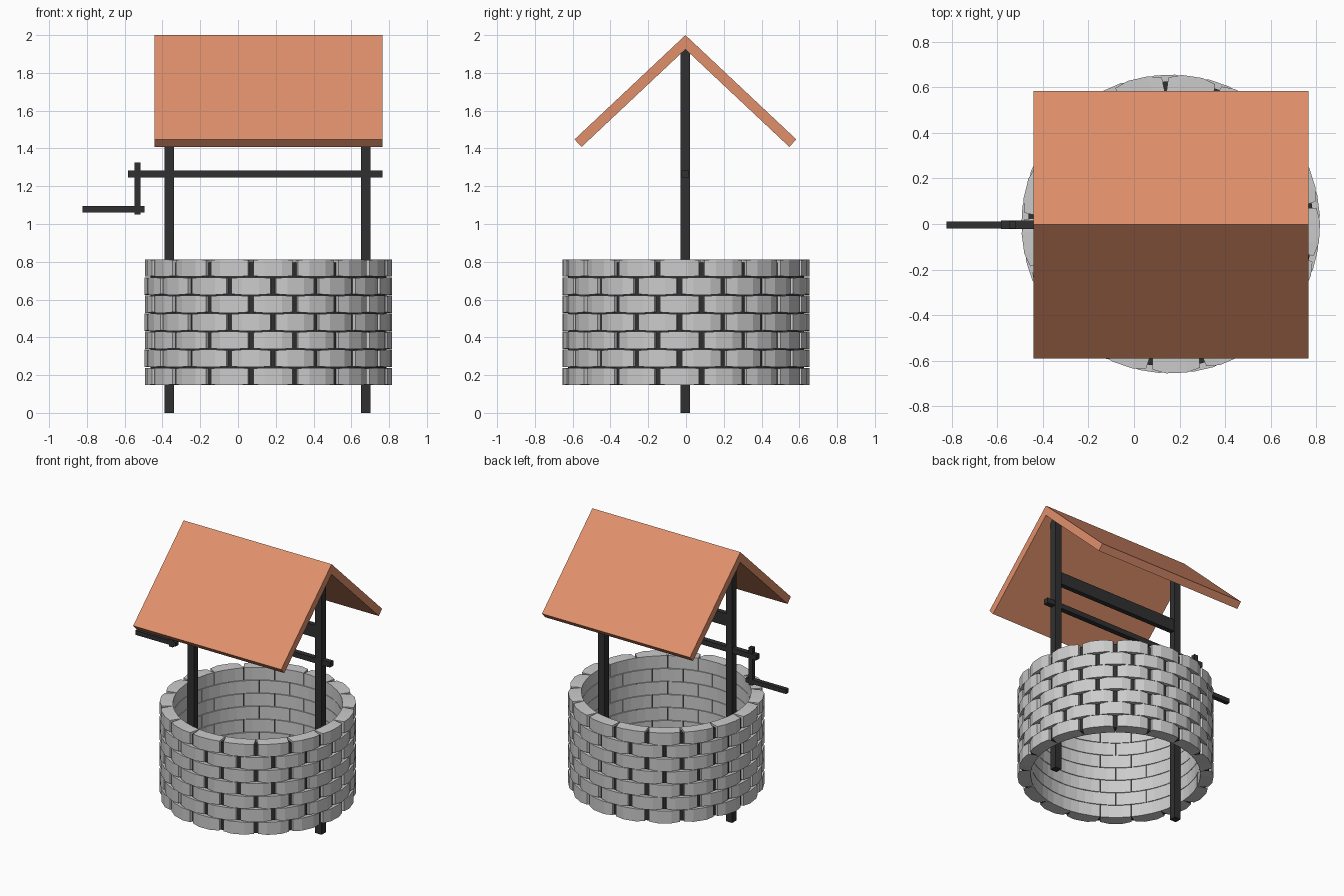
import bpy, bmesh, math

if "Cube" in bpy.data.objects:
    bpy.data.objects.remove(bpy.data.objects["Cube"])

CX = 0.161            # centre of the stone ring
ROWS, BRICKS = 7, 17
Z0, PITCH = 0.145, 0.0957


def material(name, rgb):
    m = bpy.data.materials.new(name)
    m.diffuse_color = (*rgb, 1)
    m.use_nodes = True
    m.node_tree.nodes["Principled BSDF"].inputs["Base Color"].default_value = m.diffuse_color
    return m


DARK = material("dark_wood", (0.03, 0.03, 0.03))
CLAY = material("clay_roof", (0.75, 0.28, 0.15))


def make_object(name, bm, mat=None):
    bmesh.ops.recalc_face_normals(bm, faces=bm.faces)
    me = bpy.data.meshes.new(name)
    bm.to_mesh(me)
    bm.free()
    ob = bpy.data.objects.new(name, me)
    bpy.context.collection.objects.link(ob)
    if mat:
        me.materials.append(mat)
    return ob


def box(name, x, y, z, mat):
    """Box from (min, max) ranges."""
    bm = bmesh.new()
    bmesh.ops.create_cube(bm, size=1)
    for v in bm.verts:
        for i, (lo, hi) in enumerate((x, y, z)):
            v.co[i] = lo if v.co[i] < 0 else hi
    return make_object(name, bm, mat)


def polar(r, deg, z):
    a = math.radians(deg)
    return (CX + r * math.cos(a), r * math.sin(a), z)


def add_brick(bm, angle, z):
    """Curved wedge brick; the outer face thins slightly at its ends."""
    # outer angle, inner angle, outer radius, outer half height
    columns = [(-9.3, -10.45, 0.643, 0.042), (-4, -4.5, 0.655, 0.046),
               (4, 4.5, 0.655, 0.046), (9.3, 10.45, 0.643, 0.042)]
    loops = []
    for ao, ai, r, h in columns:
        loops.append([bm.verts.new(polar(r, angle + ao, z - h)),
                      bm.verts.new(polar(r, angle + ao, z + h)),
                      bm.verts.new(polar(0.567, angle + ai, z + 0.046)),
                      bm.verts.new(polar(0.567, angle + ai, z - 0.046))])
    for a, b in zip(loops, loops[1:]):
        for i in range(4):
            j = (i + 1) % 4
            bm.faces.new((a[i], a[j], b[j], b[i]))
    bm.faces.new(loops[0])
    bm.faces.new(loops[-1])


# Stone ring: staggered rows of bricks
bm = bmesh.new()
step = 360 / BRICKS
for row in range(ROWS):
    shift = 92.2 + step * (0.5 if row % 2 == 0 else 0)
    for k in range(BRICKS):
        add_brick(bm, shift + k * step, Z0 + PITCH * (row + 0.5))
make_object("brick_wall", bm)

# Dark mortar ring seen between the bricks
bm = bmesh.new()
sides = 51
rings = [[bm.verts.new(polar(r, i * 360 / sides, z)) for i in range(sides)]
         for r, z in ((0.58, 0.15), (0.625, 0.15), (0.625, 0.795), (0.58, 0.795))]
for n in range(4):
    a, b = rings[n], rings[(n + 1) % 4]
    for i in range(sides):
        j = (i + 1) % sides
        bm.faces.new((a[i], a[j], b[j], b[i]))
make_object("mortar", bm, DARK)

# Posts and the beam joining them under the roof
Y = (-0.03, 0.02)
box("left_post", (-0.39, -0.338), Y, (0, 1.94), DARK)
box("right_post", (0.65, 0.702), Y, (0, 1.94), DARK)
box("cross_beam", (-0.34, 0.652), (-0.023, 0.013), (1.435, 1.525), DARK)

# Winding shaft with crank
box("winding_shaft", (-0.583, 0.766), (-0.023, 0.015), (1.246, 1.284), DARK)
box("crank_arm", (-0.549, -0.517), (-0.02, 0.012), (1.05, 1.325), DARK)
box("crank_handle", (-0.823, -0.495), (-0.02, 0.012), (1.062, 1.094), DARK)

# Gabled roof: chevron profile swept along x
half = [(0.587, 1.448), (0.55, 1.408)]
profile = [(0, 2.0), *half, (0, 1.925), *[(-y, z) for y, z in reversed(half)]]
bm = bmesh.new()
ends = [[bm.verts.new((x, y - 0.003, z)) for y, z in profile] for x in (-0.441, 0.765)]
for i in range(6):
    j = (i + 1) % 6
    bm.faces.new((ends[0][i], ends[0][j], ends[1][j], ends[1][i]))
for e in ends:
    bm.faces.new((e[0], e[1], e[2], e[3]))
    bm.faces.new((e[0], e[3], e[4], e[5]))
make_object("roof", bm, CLAY)
